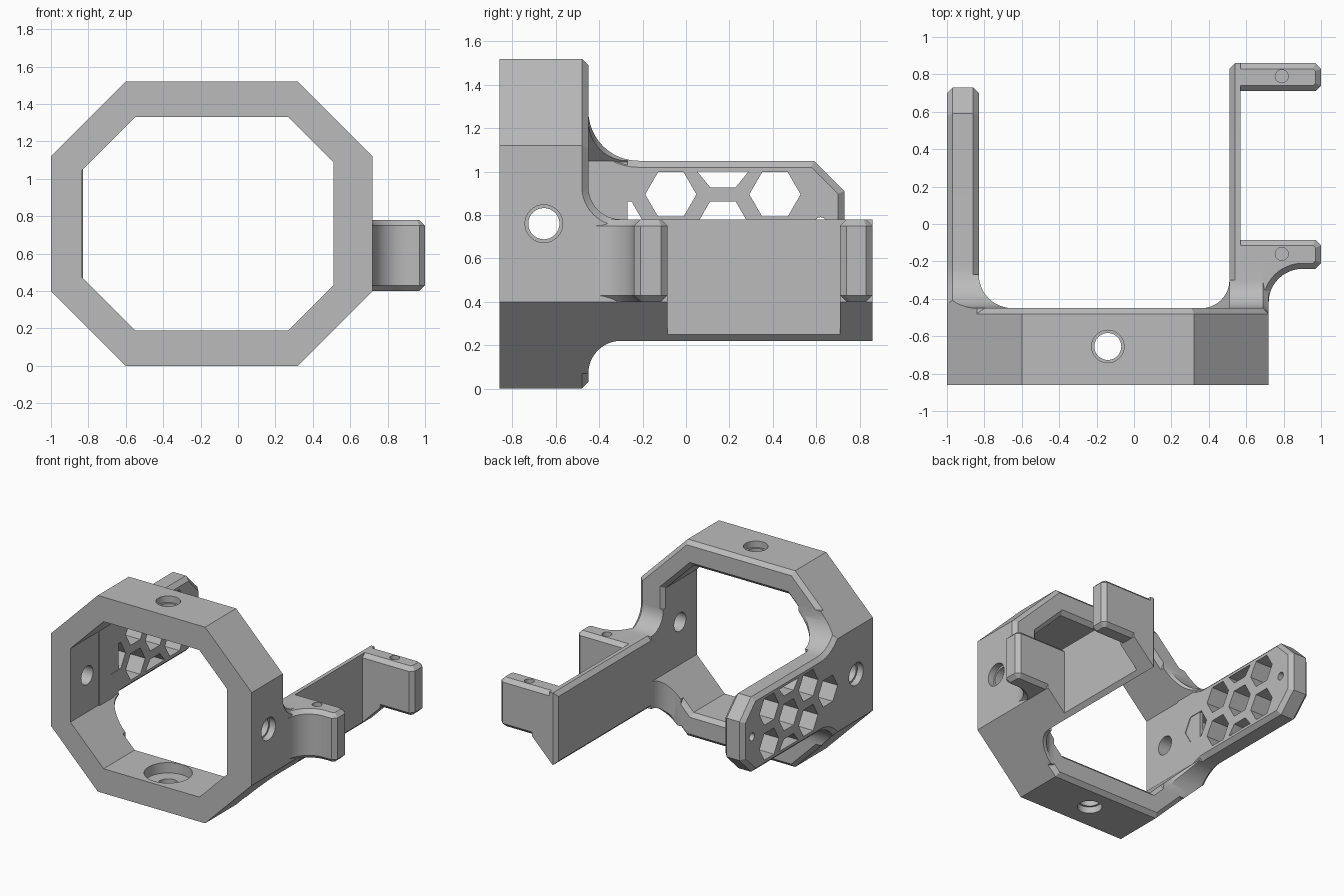
import bpy, bmesh
from math import sin, cos, radians

cube = bpy.data.objects.get("Cube")
if cube:
    bpy.data.objects.remove(cube, do_unlink=True)

grey = bpy.data.materials.new("plain_grey")
grey.use_nodes = True
grey.diffuse_color = (0.5, 0.5, 0.5, 1)
grey.node_tree.nodes["Principled BSDF"].inputs["Base Color"].default_value = (0.5, 0.5, 0.5, 1)

CH = 0.03        # chamfer width
BACK = -0.45     # back plane of the ring
HOLE_Y = -0.655  # screw hole line


# ---- helpers ----
def arc(cx, cy, r, a0, a1, n=12):
    steps = [radians(a0 + (a1 - a0) * i / n) for i in range(n + 1)]
    return [(cx + r * cos(a), cy + r * sin(a)) for a in steps]


def circle(cx, cy, r, n=32):
    return arc(cx, cy, r, 0, 360, n)[:-1]


def inset(pts, d):
    """Move a closed outline inwards by d with mitred corners."""
    n = len(pts)
    area = sum(pts[i - 1][0] * pts[i][1] - pts[i][0] * pts[i - 1][1] for i in range(n))
    s = 1 if area > 0 else -1
    out = []
    for i, (x, y) in enumerate(pts):
        norms = []
        for p, q in ((pts[i - 1], (x, y)), ((x, y), pts[(i + 1) % n])):
            dx, dy = q[0] - p[0], q[1] - p[1]
            length = (dx * dx + dy * dy) ** 0.5
            norms.append((-dy * s / length, dx * s / length))
        (ax, ay), (bx, by) = norms
        k = d / (1 + ax * bx + ay * by)
        out.append((x + (ax + bx) * k, y + (ay + by) * k))
    return out


def loft(name, axis, sections):
    """Solid through (position, outline) sections along an axis."""
    place = {"x": lambda t, p: (t, p[0], p[1]),
             "y": lambda t, p: (p[0], t, p[1]),
             "z": lambda t, p: (p[0], p[1], t)}[axis]
    bm = bmesh.new()
    loops = [[bm.verts.new(place(t, p)) for p in pts] for t, pts in sections]
    for a, b in zip(loops, loops[1:]):
        for i in range(len(a)):
            bm.faces.new((a[i - 1], a[i], b[i], b[i - 1]))
    bm.faces.new(loops[0])
    bm.faces.new(loops[-1])
    bmesh.ops.recalc_face_normals(bm, faces=bm.faces)
    mesh = bpy.data.meshes.new(name)
    bm.to_mesh(mesh)
    bm.free()
    mesh.materials.append(grey)
    obj = bpy.data.objects.new(name, mesh)
    bpy.context.collection.objects.link(obj)
    return obj


def prism(name, axis, pts, a, b, ch_a=0, ch_b=0):
    sections = [(a, inset(pts, ch_a)), (a + ch_a, pts)] if ch_a else [(a, pts)]
    sections += [(b - ch_b, pts), (b, inset(pts, ch_b))] if ch_b else [(b, pts)]
    return loft(name, axis, sections)


def combine(obj, tool, op="DIFFERENCE"):
    mod = obj.modifiers.new("cut", "BOOLEAN")
    mod.object, mod.operation, mod.solver = tool, op, "EXACT"
    deps = bpy.context.evaluated_depsgraph_get()
    mesh = bpy.data.meshes.new_from_object(obj.evaluated_get(deps))
    obj.modifiers.clear()
    obj.data = mesh
    bpy.data.objects.remove(tool, do_unlink=True)


def clip(obj, co, normal):
    """Remove everything beyond a plane and cap the cut."""
    bm = bmesh.new()
    bm.from_mesh(obj.data)
    res = bmesh.ops.bisect_plane(bm, geom=bm.verts[:] + bm.edges[:] + bm.faces[:], dist=1e-5,
                                 plane_co=co, plane_no=normal, clear_outer=True)
    edges = [e for e in res["geom_cut"] if isinstance(e, bmesh.types.BMEdge) and e.is_boundary]
    if edges:
        bmesh.ops.edgeloop_fill(bm, edges=edges)
    bmesh.ops.recalc_face_normals(bm, faces=bm.faces)
    bm.to_mesh(obj.data)
    bm.free()


def clip_left(obj):
    clip(obj, (-1, 0, 1.12), (-1, 0, 1))
    clip(obj, (-1, 0, 0.4), (-1, 0, -1))


def clip_right(obj):
    clip(obj, (0.72, 0, 0.4), (1, 0, -1))


def side_profile(top, bottom, r, end):
    """Arm outline in y-z, flaring into the ring with fillets."""
    return ([(-0.54, top + r)] + arc(BACK + r, top + r, r, 180, 270) + end
            + arc(BACK + r, bottom - r, r, 90, 180) + [(-0.54, bottom - r)])


# ---- octagonal ring ----
outer = [(-0.6, 0), (0.32, 0), (0.72, 0.4), (0.72, 1.12),
         (0.32, 1.52), (-0.6, 1.52), (-1, 1.12), (-1, 0.4)]
inner = [(-0.55, 0.19), (0.27, 0.19), (0.51, 0.43), (0.51, 1.09),
         (0.27, 1.33), (-0.55, 1.33), (-0.835, 1.045), (-0.835, 0.475)]
ring = prism("ring", "y", outer, -0.86, BACK, 0, CH)
combine(ring, loft("bore", "y", [(-1, inner), (BACK - CH, inner), (BACK + CH, inset(inner, -2 * CH))]))

# screw holes with shallow outer recesses, and a wide recess in the floor
side, upright = (HOLE_Y, 0.76), (-0.14, HOLE_Y)
for axis, c, r, a, b in (("x", side, 0.072, -1.2, 1.2), ("z", upright, 0.072, -0.2, 1.8),
                         ("x", side, 0.087, -1.2, -0.95), ("x", side, 0.087, 0.67, 1.2),
                         ("z", upright, 0.087, -0.2, 0.05), ("z", upright, 0.087, 1.47, 1.8),
                         ("z", upright, 0.17, 0.11, 0.4)):
    combine(ring, prism("drill", axis, circle(*c, r), a, b))

# ---- honeycomb arm ----
arm_side = side_profile(1.05, 0.47, 0.23, [(0.59, 1.05), (0.73, 0.91), (0.73, 0.61), (0.59, 0.47)])
arm = prism("honeycomb_arm", "x", arm_side, -1, -0.83, CH, CH)
clip_left(arm)
columns = {-0.31: (0.76,), -0.07: (0.895, 0.625), 0.17: (1.03, 0.76, 0.49), 0.41: (0.895, 0.625)}
for y, heights in columns.items():
    for z in heights:
        hexagon = [(p, min(max(q, 0.52), 1.0)) for p, q in circle(y, z, 0.118, 6)]
        combine(arm, prism("cell", "x", hexagon, -1.2, -0.7))
combine(arm, prism("drill", "x", circle(0.62, 0.76, 0.03, 20), -1.2, -0.7))

# ---- bracket plate and its thick root ----
plate_side = side_profile(0.78, 0.22, 0.15, [(0.86, 0.78), (0.86, 0.22)])
plate = prism("bracket_plate", "x", plate_side, 0.51, 0.57, CH, 0)
clip_right(plate)
root_side = side_profile(0.78, 0.22, 0.15, [(-0.2, 0.78), (-0.2, 0.22)])
root = prism("bracket_root", "x", root_side, 0.55, 0.72, 0, CH)
clip_right(root)


# ---- rounded corners between ring and arms ----
def corner(name, profile, wall, r, sign, clipper):
    deep = wall - sign * 0.03
    curve = [(wall + sign * (r + p), BACK + r + q) for p, q in arc(0, 0, r, 180, 270)]
    plan = [(deep, -0.52), (deep, BACK + r)] + curve + [(wall + sign * r, -0.52)]
    obj = prism(name, "z", plan, -0.2, 1.8)
    xs = sorted((wall - sign * 0.06, wall + sign * (r + 0.05)))
    combine(obj, prism("limit", "x", profile, *xs), "INTERSECT")
    clipper(obj)
    combine(obj, prism("bore", "y", inner, -1, 1))


corner("arm_corner", arm_side, -0.83, 0.18, 1, clip_left)
corner("bracket_corner", plate_side, 0.51, 0.15, -1, clip_right)

# ---- two tabs on the bracket, each with a sloped foot ----
front_plan = ([(0.54, -0.085), (0.97, -0.085), (1, -0.115), (1, -0.21), (0.97, -0.24)]
              + arc(0.9, -0.42, 0.18, 90, 180) + [(0.72, -0.44), (0.54, -0.44)])
rear_plan = [(0.54, 0.86), (0.97, 0.86), (1, 0.83), (1, 0.74), (0.97, 0.71), (0.54, 0.71)]
for name, plan, y0, y1, pin_y in (("front_tab", front_plan, -0.26, -0.085, -0.16),
                                  ("rear_tab", rear_plan, 0.71, 0.86, 0.79)):
    tab = prism(name, "z", plan, 0.4, 0.78, CH, CH)
    combine(tab, prism("drill", "z", circle(0.79, pin_y, 0.035, 20), 0.68, 0.9))
    foot = prism(name + "_foot", "x", [(y0, 0.22), (y1, 0.22), (y1, 0.43), (y0, 0.43)], 0.55, 0.72)
    clip_right(foot)

# ---- shading: smooth fillets, sharp edges ----
for obj in bpy.context.collection.objects:
    if obj.type == "MESH" and grey.name in obj.data.materials:
        obj.data.shade_smooth()
        obj.data.set_sharp_from_angle(angle=radians(25))
